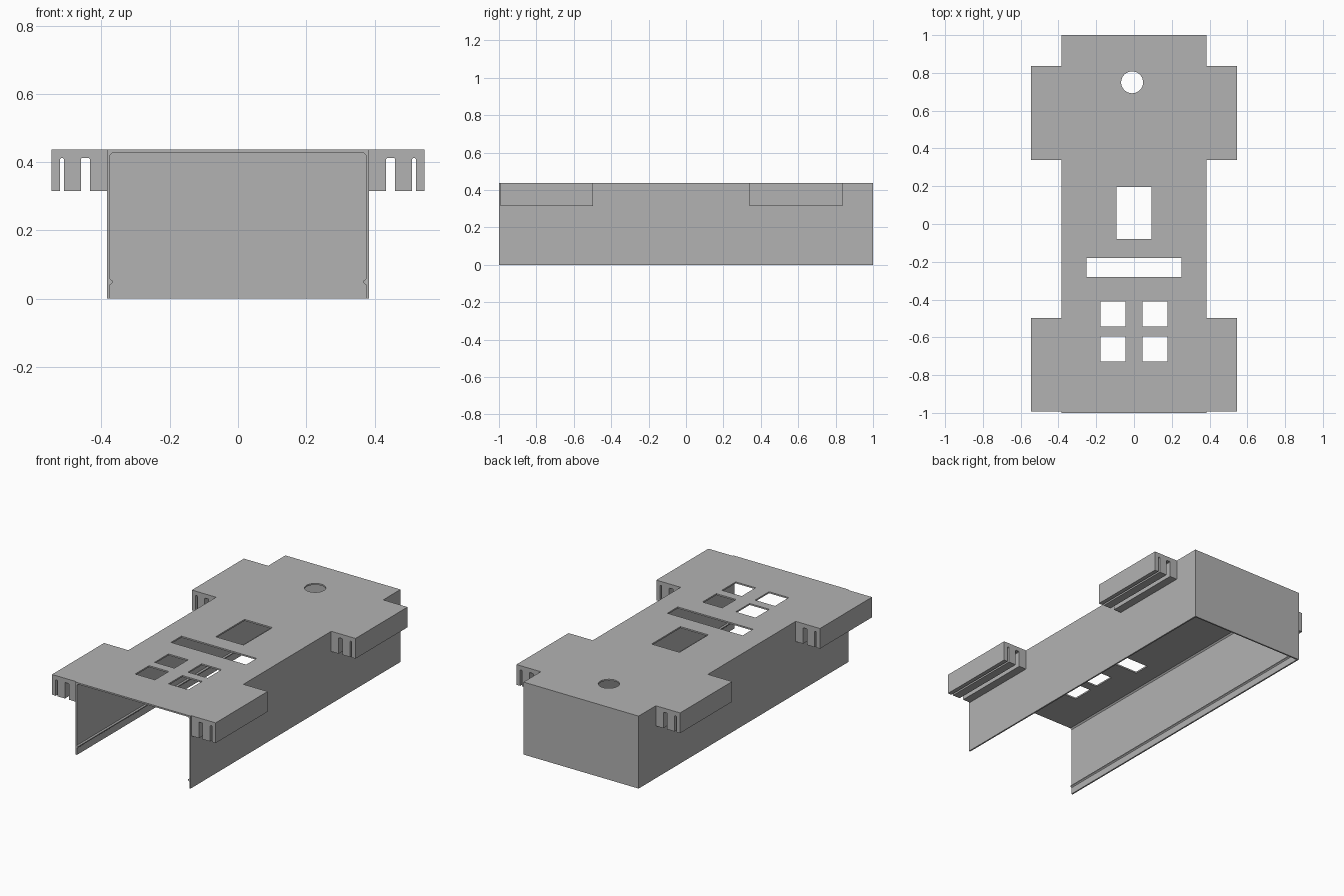
import bpy, bmesh, math

if "Cube" in bpy.data.objects:
    bpy.data.objects.remove(bpy.data.objects["Cube"], do_unlink=True)

GREY = (0.448, 0.448, 0.448, 1)
grey = bpy.data.materials.new("plain grey")
grey.use_nodes = True
grey.diffuse_color = GREY
grey.node_tree.nodes["Principled BSDF"].inputs["Base Color"].default_value = GREY

HALF, TOP, WALL = 0.384, 0.437, 0.009


def prism(name, profile, start, end, axis="Y"):
    """Extrude a closed profile along Y (points are x, z) or Z (points are x, y)."""
    bm = bmesh.new()
    place = (lambda a, b: (a, start, b)) if axis == "Y" else (lambda a, b: (a, b, start))
    face = bm.faces.new([bm.verts.new(place(a, b)) for a, b in profile])
    moved = bmesh.ops.extrude_face_region(bm, geom=[face])["geom"]
    d = end - start
    bmesh.ops.translate(bm, vec=(0, d, 0) if axis == "Y" else (0, 0, d),
                        verts=[v for v in moved if isinstance(v, bmesh.types.BMVert)])
    bmesh.ops.recalc_face_normals(bm, faces=bm.faces)
    mesh = bpy.data.meshes.new(name)
    bm.to_mesh(mesh)
    bm.free()
    mesh.materials.append(grey)
    obj = bpy.data.objects.new(name, mesh)
    bpy.context.collection.objects.link(obj)
    return obj


def rect(x0, x1, y0, y1):
    return [(x0, y0), (x1, y0), (x1, y1), (x0, y1)]


def cut(target, cutter):
    cutter.hide_render = True
    mod = target.modifiers.new("cut", "BOOLEAN")
    mod.operation, mod.solver, mod.object = "DIFFERENCE", "EXACT", cutter
    bpy.context.view_layer.objects.active = target
    bpy.ops.object.modifier_apply(modifier=mod.name)
    bpy.data.objects.remove(cutter, do_unlink=True)


# Housing: a block hollowed from below and from the front, leaving a back wall
housing = prism("housing", rect(-HALF, HALF, 0, TOP), -1, 1)
inner, ceiling, bead = HALF - WALL, TOP - WALL, 0.007
side = [(inner, -0.1), (inner, 0.04), (inner - bead, 0.046), (inner - bead, 0.052),
        (inner, 0.058), (inner, ceiling - 0.008), (inner - 0.008, ceiling)]
cavity = side + [(-x, z) for x, z in reversed(side)]
cut(housing, prism("cavity_cutter", cavity, -1.1, 1 - WALL))

# Deck openings: window, long slot, four square keys and a round hole
openings = [rect(-0.093, 0.093, -0.08, 0.195), rect(-0.251, 0.251, -0.28, -0.181)]
for x in (-0.177, 0.045):
    for y in (-0.542, -0.727):
        openings.append(rect(x, x + 0.132, y, y + 0.132))
steps = [math.tau * i / 48 for i in range(48)]
openings.append([(-0.01 + 0.058 * math.cos(a), 0.75 + 0.058 * math.sin(a)) for a in steps])
for outline in openings:
    cut(housing, prism("opening_cutter", outline, 0.35, 0.5, "Z"))

# Mounting brackets: comb profile with one wide and one narrow groove
LOW, GROOVE, EDGE = 0.315, 0.412, 0.546
comb = [(HALF, TOP), (HALF, LOW)]
for x0, x1 in ((0.434, 0.460), (0.510, 0.521)):
    r = 0.003
    comb += [(x0, LOW), (x0, GROOVE - r), (x0 + r, GROOVE),
             (x1 - r, GROOVE), (x1, GROOVE - r), (x1, LOW)]
comb += [(EDGE, LOW), (EDGE, TOP)]
for end, y0 in (("front", -0.993), ("back", 0.34)):
    for label, sign in (("left", 1), ("right", -1)):
        prism(f"{end}_{label}_bracket", [(sign * x, z) for x, z in comb], y0, y0 + 0.496)
